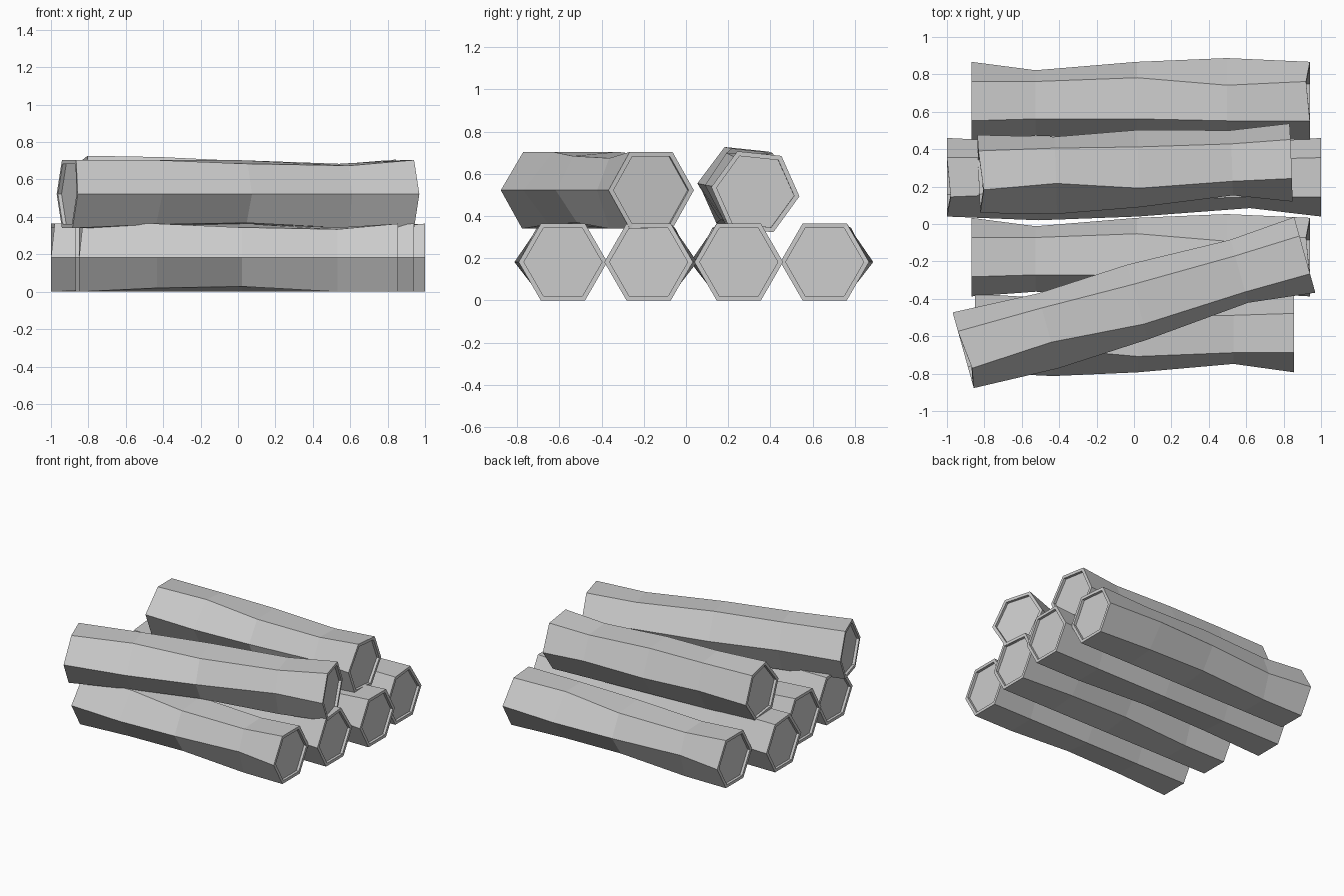
import bpy, bmesh
from math import cos, sin, pi, radians
from mathutils import Matrix, Vector

if "Cube" in bpy.data.objects:
    bpy.data.objects.remove(bpy.data.objects["Cube"])

R = 0.21          # log radius (corner to corner / 2)
RIM = 0.88        # scale of the cut face inside the bark rim
DEPTH = 0.02      # how far the cut face is sunk in

# Rings along the log: position, then hand-carved wobble {corner: (dx, dy, dz)}
# corners: 0 = +y, 1/2 = top, 3 = -y, 4/5 = bottom
RINGS = [
    (-1.0, {}),
    (-0.62, {0: (0, -.045, 0), 1: (0, 0, -.03), 2: (0, .01, -.02), 3: (0, .025, 0)}),
    (-0.02, {1: (0, .02, -.02), 2: (0, .01, 0), 3: (0, .005, 0), 5: (0, 0, .028)}),
    (0.51, {0: (0, .02, 0), 1: (0, -.02, 0), 3: (0, .025, 0), 5: (0, 0, .02)}),
    (1.0, {1: (-.02, 0, 0)}),
]


def make_log(name, half, loc, yaw=0, pitch=0, roll=0, turned=False):
    bm = bmesh.new()
    rings = []
    for t, wobble in RINGS:
        ring = []
        for i in range(6):
            a = i * pi / 3
            p = Vector((t * half, R * cos(a), R * sin(a)))
            ring.append(bm.verts.new(p + Vector(wobble.get(i, (0, 0, 0)))))
        rings.append(ring)

    # sunken cut face at each end: rim, inner wall, cap
    def inner(ring, dx):
        return [bm.verts.new((v.co.x + dx, v.co.y * RIM, v.co.z * RIM)) for v in ring]
    lip0, lip1 = inner(rings[0], 0), inner(rings[-1], 0)
    cap0, cap1 = inner(rings[0], DEPTH), inner(rings[-1], -DEPTH)
    loops = [cap0, lip0] + rings + [lip1, cap1]
    for a, b in zip(loops, loops[1:]):
        for i in range(6):
            j = (i + 1) % 6
            bm.faces.new((a[i], a[j], b[j], b[i]))
    bm.faces.new(cap0)
    bm.faces.new(cap1)
    bmesh.ops.recalc_face_normals(bm, faces=bm.faces)

    # place the log in the pile
    m = (Matrix.Translation(loc) @ Matrix.Rotation(radians(yaw), 4, 'Z')
         @ Matrix.Rotation(radians(pitch), 4, 'Y') @ Matrix.Rotation(radians(roll), 4, 'X'))
    if turned:
        m = m @ Matrix.Rotation(pi, 4, 'Z')
    bm.transform(m)
    mesh = bpy.data.meshes.new(name)
    bm.to_mesh(mesh)
    bm.free()
    bpy.context.collection.objects.link(bpy.data.objects.new(name, mesh))


Z = R * sin(pi / 3)
# bottom row
make_log("bottom_log_back", 0.905, (0.035, 0.657, Z))
make_log("bottom_log_mid_back", 1.0, (0, 0.25, Z), turned=True)
make_log("bottom_log_mid_front", 0.905, (0.035, -0.177, Z))
make_log("bottom_log_front", 0.853, (0.003, -0.583, Z), turned=True)
# top row, laid askew
make_log("top_log_back", 0.835, (0.005, 0.298, 0.525), yaw=2.1, pitch=0.7, roll=-6, turned=True)
make_log("top_log_front", 0.948, (0, -0.42, 0.522), yaw=15.6, turned=True)
